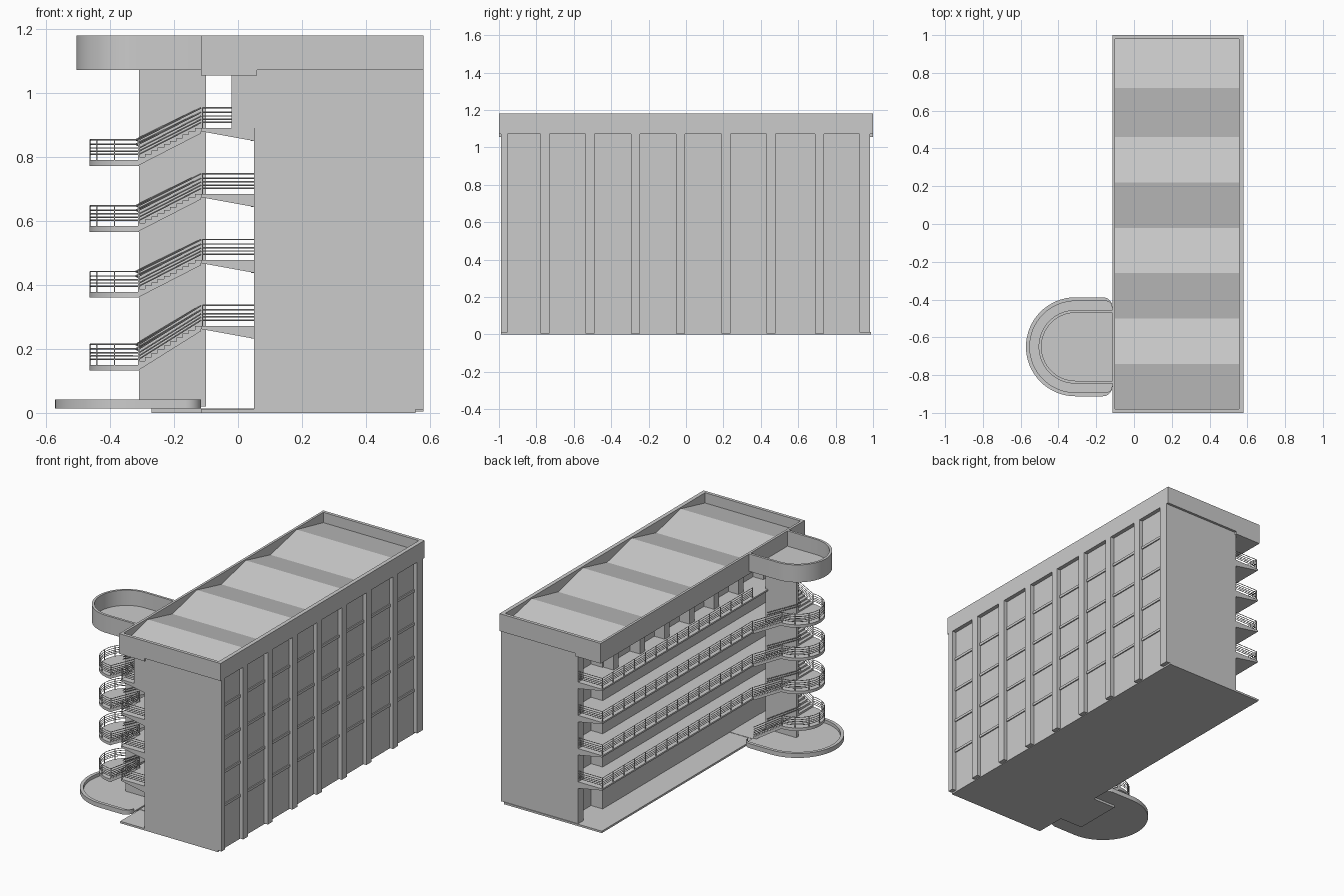
import bpy, bmesh, math

if "Cube" in bpy.data.objects:
    bpy.data.objects.remove(bpy.data.objects["Cube"])

def prism(name, pts, axis, a, b, smooth=False):
    """Extrude a closed 2D outline along an axis from a to b."""
    order = {'z': lambda u, v, w: (u, v, w),
             'y': lambda u, v, w: (u, w, v),
             'x': lambda u, v, w: (w, u, v)}[axis]
    bm = bmesh.new()
    face = bm.faces.new([bm.verts.new(order(u, v, a)) for u, v in pts])
    geo = bmesh.ops.extrude_face_region(bm, geom=[face])['geom']
    d = order(0, 0, b - a)
    bmesh.ops.translate(bm, vec=d, verts=[g for g in geo if isinstance(g, bmesh.types.BMVert)])
    bmesh.ops.recalc_face_normals(bm, faces=bm.faces)
    me = bpy.data.meshes.new(name)
    bm.to_mesh(me)
    bm.free()
    ob = bpy.data.objects.new(name, me)
    bpy.context.collection.objects.link(ob)
    if smooth:
        bpy.context.view_layer.objects.active = ob
        ob.select_set(True)
        bpy.ops.object.shade_smooth_by_angle(angle=math.radians(30))
        ob.select_set(False)
    return ob

def box(name, x0, x1, y0, y1, z0, z1):
    return prism(name, [(x0, y0), (x1, y0), (x1, y1), (x0, y1)], 'z', z0, z1)

def bars(name, path, heights, r=0.0022):
    """Parallel rails: one square-section bar per height above the path."""
    cu = bpy.data.curves.new(name, 'CURVE')
    cu.dimensions = '3D'
    cu.bevel_depth = r
    cu.bevel_resolution = 0
    for h in heights:
        sp = cu.splines.new('POLY')
        sp.points.add(len(path) - 1)
        for p, (x, y, z) in zip(sp.points, path):
            p.co = (x, y, z + h, 1)
    ob = bpy.data.objects.new(name, cu)
    bpy.context.collection.objects.link(ob)
    return ob

CX, CY = -0.31, -0.65   # centre of the rounded stair end

def arc(cx, cy, r, a0, a1, n=32):
    return [(cx + r * math.cos(math.radians(a0 + (a1 - a0) * i / n)),
             cy + r * math.sin(math.radians(a0 + (a1 - a0) * i / n))) for i in range(n + 1)]

def u_line(r, xe, corner=0.0):
    """U-shaped plan open toward the building, optional rounded ends."""
    mid = arc(CX, CY, r, 90, 270)
    if not corner:
        return [(xe, CY + r)] + mid + [(xe, CY - r)]
    return (arc(xe - corner, CY + r - corner, corner, 0, 90, 8) + mid +
            arc(xe - corner, CY - r + corner, corner, 270, 360, 8))

floors = [0.272 + 0.206 * i for i in range(4)]
rail_h = [0.018, 0.028, 0.038, 0.05, 0.064]
pier_ys = [-0.753, -0.512, -0.271, -0.03, 0.214, 0.455, 0.715]

# Ground plate and main body, with a loggia recess at the north end
box("ground_plate", -0.115, 0.555, -0.99, 0.99, 0.0, 0.012)
box("entrance_pad", -0.27, 0.12, -0.80, -0.50, 0.0, 0.014)
prism("main_body", [(0.05, -0.99), (0.555, -0.99), (0.555, 0.985), (0.05, 0.985),
                    (0.05, 0.935), (0.13, 0.935), (0.13, 0.745), (0.05, 0.745)], 'z', 0.01, 1.09)

# East facade: piers, corner piers, floor ledges
for y in pier_ys:
    box("facade_pier", 0.55, 0.58, y - 0.024, y + 0.024, 0.004, 1.08)
box("corner_pier_south", 0.55, 0.58, -0.99, -0.954, 0.01, 1.08)
box("corner_pier_north", 0.55, 0.58, 0.928, 0.985, 0.01, 1.08)
for z in floors:
    box("facade_ledge", 0.55, 0.562, -0.96, 0.94, z - 0.008, z + 0.008)

# Roof: soffit, parapet walls, folded roof
box("roof_soffit", -0.115, 0.06, -1.0, 1.0, 1.055, 1.10)
box("parapet_west", -0.115, -0.10, -1.0, 1.0, 1.055, 1.18)
box("parapet_east", 0.555, 0.58, -1.0, 1.0, 1.072, 1.18)
box("parapet_south", -0.10, 0.555, -1.0, -0.98, 1.072, 1.18)
box("parapet_north", -0.10, 0.555, 0.98, 1.0, 1.072, 1.18)
fold_y = [-0.985, -0.74, -0.50, -0.26, -0.02, 0.22, 0.46, 0.72, 0.985]
fold = [(y, 1.172 if i % 2 else 1.115) for i, y in enumerate(fold_y)]
prism("folded_roof", fold + [(0.985, 1.075), (-0.985, 1.075)], 'x', -0.105, 0.56)

# Top-floor wall piers under the soffit
for y in pier_ys + [-0.965]:
    box("top_floor_pier", -0.02, 0.06, y - 0.024, y + 0.024, floors[3], 1.06)

# Gallery slabs with tapered undersides, and their railings
for f in floors:
    prism("gallery_slab", [(-0.115, f), (0.05, f), (0.05, f - 0.040), (-0.115, f - 0.010)], 'y', -0.985, 0.985)
    box("loggia_floor", 0.04, 0.135, 0.74, 0.94, f - 0.04, f)
    runs = ([(0.05, 0.978, f), (-0.111, 0.978, f), (-0.111, CY + 0.155, f)],
            [(0.05, -0.978, f), (-0.111, -0.978, f), (-0.111, CY - 0.155, f)])
    for path in runs:
        bars("gallery_rail", path, rail_h)
    n = 14
    ys = [CY + 0.155 + (0.978 - CY - 0.155) * i / n for i in range(n + 1)] + [-0.978, CY - 0.155]
    for y in ys:
        box("rail_post", -0.113, -0.109, y - 0.002, y + 0.002, f, f + 0.064)

# Stair: spine wall, flights, half-round landings, railings
box("stair_spine_wall", CX, -0.10, CY - 0.012, CY + 0.012, 0.02, 1.08)

def flight(x0, z0, x1, z1, y0, y1, n=10):
    """Stepped flight rising from x0,z0 to x1,z1."""
    dx, dz = (x1 - x0) / n, (z1 - z0) / n
    pts = [(x0, z0 - 0.016)]
    for i in range(n):
        pts += [(x0 + i * dx, z0 + i * dz), (x0 + i * dx, z0 + (i + 1) * dz)]
    pts += [(x1, z1), (x1, z1 - 0.016)]
    prism("stair_flight", pts, 'y', y0, y1)

R = 0.155
landings = [0.15, 0.378, 0.584, 0.79]
lower = [0.025] + floors[:3]
for lo, mid, hi in zip(lower, landings, floors):
    flight(-0.115, lo, CX, mid, CY + 0.012, CY + R)
    flight(CX, mid, -0.115, hi, CY - R, CY - 0.012)
    prism("stair_landing", arc(CX, CY, R, 90, 270), 'z', mid - 0.018, mid, True)
    path = ([(-0.115, CY + R - 0.003, lo)] +
            [(x, y, mid) for x, y in arc(CX, CY, R - 0.003, 90, 270, 24)] +
            [(-0.115, CY - R + 0.003, hi)])
    bars("stair_rail", path, rail_h)
    inner = [(-0.115, CY + 0.02, lo), (CX - 0.01, CY + 0.02, mid),
             (CX - 0.01, CY - 0.02, mid), (-0.115, CY - 0.02, hi)]
    bars("stair_inner_rail", inner, rail_h[3:])
    for x, y, z in path[1:-1:4]:
        box("stair_post", x - 0.002, x + 0.002, y - 0.002, y + 0.002, z - 0.005, z + 0.064)

# Crown ring above the stair
prism("stair_crown_wall", u_line(0.195, -0.11) + u_line(0.18, -0.11)[::-1], 'z', 1.072, 1.18, True)
prism("stair_crown_floor", u_line(0.185, -0.11), 'z', 1.073, 1.085, True)

# Base dish around the stair foot
prism("stair_base_rim", u_line(0.262, -0.115, 0.05) + u_line(0.242, -0.115, 0.035)[::-1], 'z', 0.014, 0.042, True)
prism("stair_base_floor", u_line(0.25, -0.115, 0.04), 'z', 0.014, 0.022, True)
